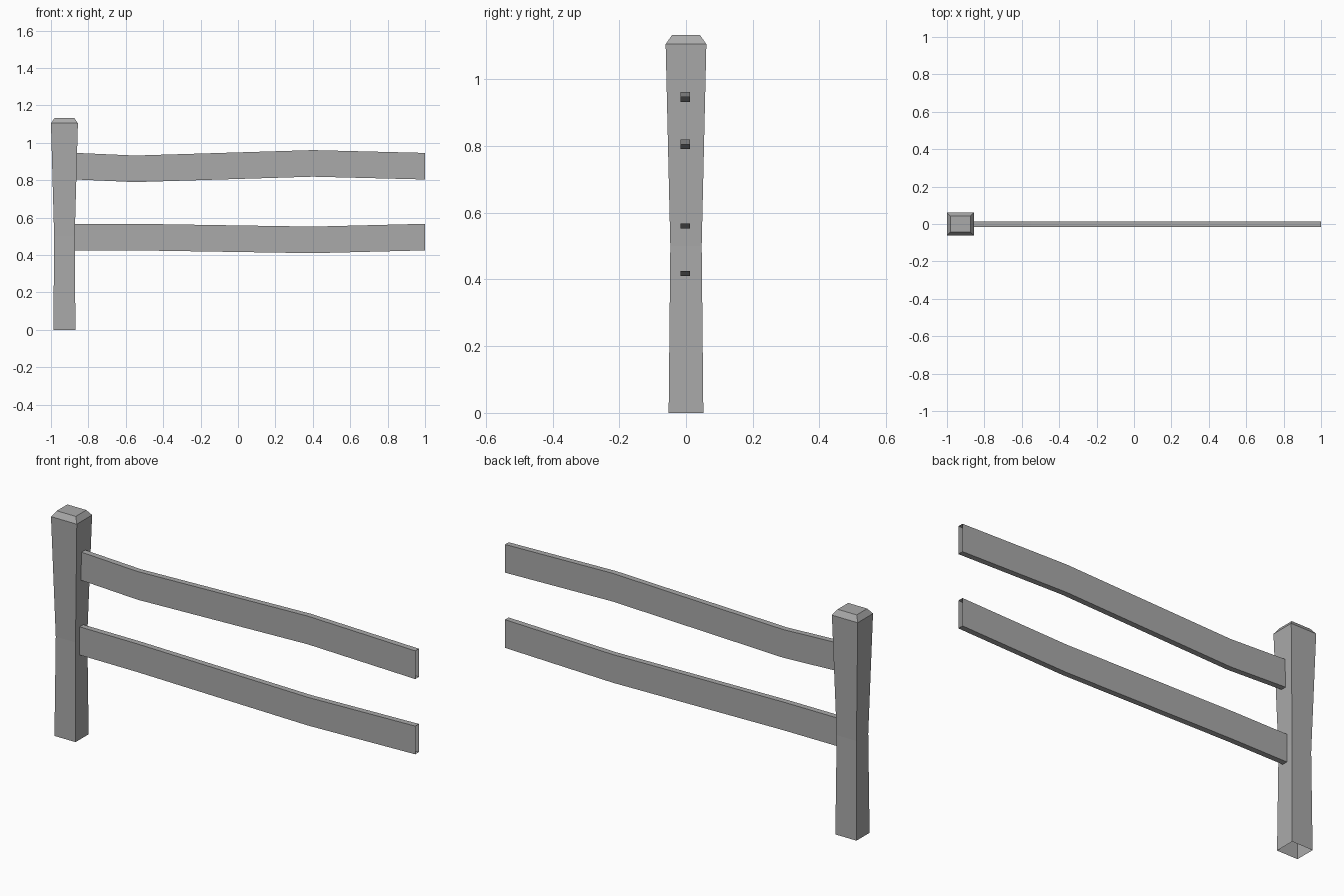
import bpy
import bmesh

cube = bpy.data.objects.get("Cube")
if cube:
    bpy.data.objects.remove(cube, do_unlink=True)

# One weathered grey for the whole fence section
grey = bpy.data.materials.new("weathered grey")
grey.use_nodes = True
colour = (0.40, 0.40, 0.40, 1)
grey.diffuse_color = colour
grey.node_tree.nodes["Principled BSDF"].inputs["Base Color"].default_value = colour


def loft(name, rings, cap_end=False):
    """Skin a chain of four-cornered rings into a flat-shaded tube."""
    bm = bmesh.new()
    loops = [[bm.verts.new(p) for p in ring] for ring in rings]
    for a, b in zip(loops, loops[1:]):
        for i in range(4):
            j = (i + 1) % 4
            bm.faces.new((a[i], a[j], b[j], b[i]))
    if cap_end:
        bm.faces.new(loops[-1])
    mesh = bpy.data.meshes.new(name)
    bm.to_mesh(mesh)
    bm.free()
    mesh.materials.append(grey)
    obj = bpy.data.objects.new(name, mesh)
    bpy.context.collection.objects.link(obj)
    return obj


def post_ring(z, hx, hy):
    cx = -0.928
    return [(cx - hx, -hy, z), (cx + hx, -hy, z), (cx + hx, hy, z), (cx - hx, hy, z)]


def rail_ring(x, z):
    # z is the middle height of the board
    y, hy, hz = -0.002, 0.0145, 0.071
    return [(x, y - hy, z - hz), (x, y + hy, z - hz),
            (x, y + hy, z + hz), (x, y - hy, z + hz)]


# Waisted post with a bevelled top, open underneath
post_sections = [(0, 0.059, 0.052), (0.5, 0.055, 0.047),
                 (1.105, 0.072, 0.061), (1.132, 0.053, 0.042)]
loft("post", [post_ring(*s) for s in post_sections], cap_end=True)

# Bent hollow rails, open at both ends
rails = {
    "upper_rail": [(-0.91, 0.877), (-0.55, 0.861), (0.4, 0.890), (1, 0.875)],
    "lower_rail": [(-0.91, 0.496), (-0.55, 0.496), (0.4, 0.481), (1, 0.496)],
}
for name, path in rails.items():
    loft(name, [rail_ring(x, z) for x, z in path])
